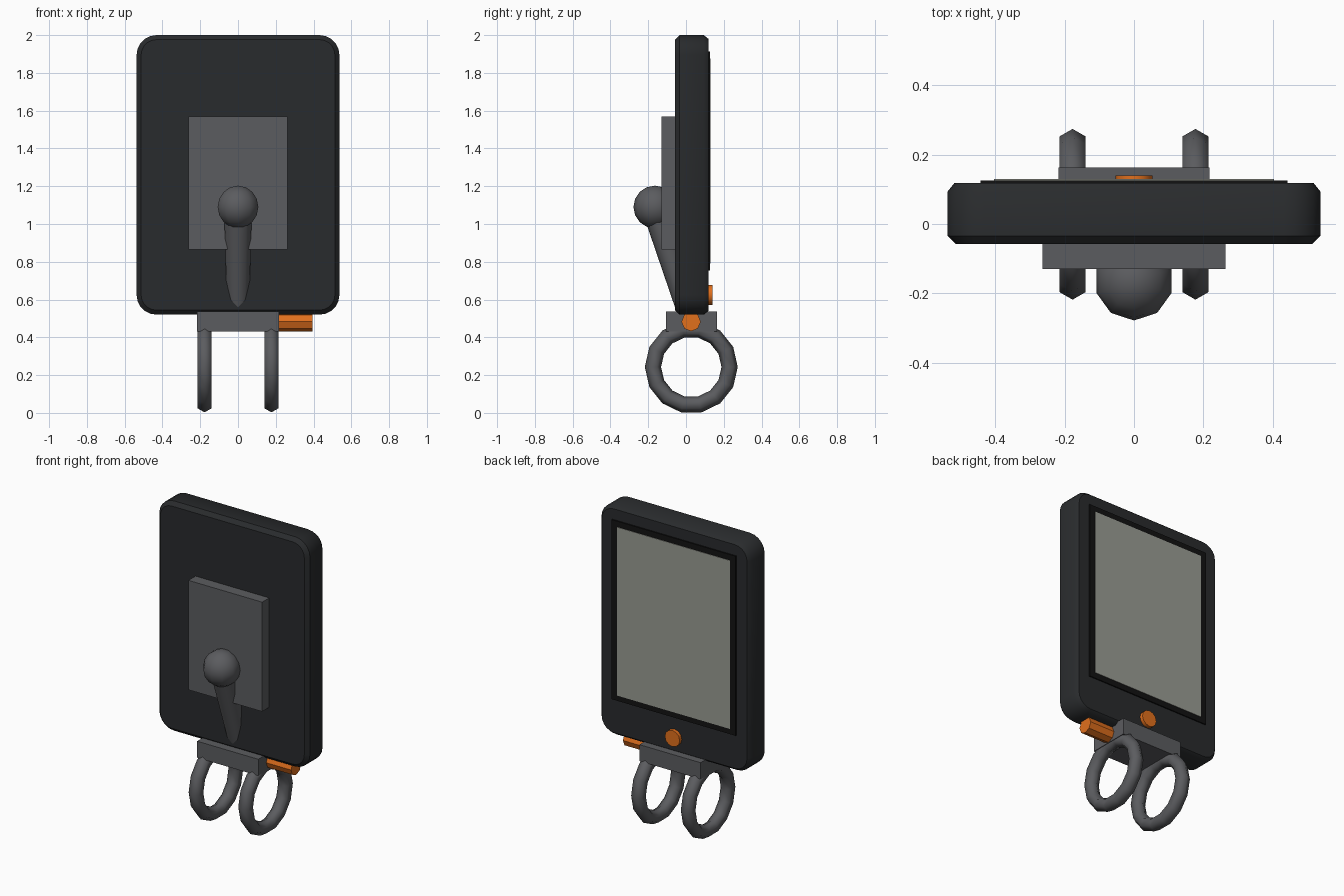
import bpy, bmesh, math
from mathutils import Vector

if "Cube" in bpy.data.objects:
    bpy.data.objects.remove(bpy.data.objects["Cube"])


def material(name, rgb):
    m = bpy.data.materials.new(name)
    m.diffuse_color = (*rgb, 1)
    m.use_nodes = True
    m.node_tree.nodes["Principled BSDF"].inputs["Base Color"].default_value = m.diffuse_color
    return m


DARK = material("dark_plastic", (0.022, 0.024, 0.026))
METAL = material("grey_metal", (0.105, 0.107, 0.115))
ORANGE = material("orange", (0.75, 0.16, 0.012))
BLACK = material("black", (0.006, 0.006, 0.006))
GLASS = material("screen_grey", (0.32, 0.33, 0.29))


def finish(ob, name, mat, smooth=None):
    ob.name = ob.data.name = name
    ob.data.materials.append(mat)
    if smooth:
        bpy.ops.object.select_all(action='DESELECT')
        ob.select_set(True)
        bpy.context.view_layer.objects.active = ob
        bpy.ops.object.shade_smooth_by_angle(angle=math.radians(smooth))
    return ob


def box(name, lo, hi, mat):
    lo, hi = Vector(lo), Vector(hi)
    bpy.ops.mesh.primitive_cube_add(size=1, location=(lo + hi) / 2)
    ob = bpy.context.object
    for v in ob.data.vertices:
        v.co *= hi - lo
    return finish(ob, name, mat)


def rod(name, a, b, r1, r2, sides, mat):
    a, b = Vector(a), Vector(b)
    bpy.ops.mesh.primitive_cone_add(vertices=sides, radius1=r1, radius2=r2, depth=(b - a).length,
                                    location=(a + b) / 2,
                                    rotation=(b - a).to_track_quat('Z', 'Y').to_euler())
    return finish(bpy.context.object, name, mat, 40)


def rounded_case(name, w, z0, z1, y0, y1, r, chamfer, mat):
    # stacked rounded-rectangle outlines: chamfered rim, straight wall, chamfered rim
    bm = bmesh.new()
    rings = []
    for y, inset in ((y0, chamfer), (y0 + chamfer, 0), (y1 - chamfer, 0), (y1, chamfer * 0.8)):
        ring = []
        corners = ((w - r, z1 - r), (r - w, z1 - r), (r - w, z0 + r), (w - r, z0 + r))
        for q, (cx, cz) in enumerate(corners):
            for i in range(6):
                t = math.pi / 2 * (q + i / 5)
                ring.append(bm.verts.new((cx + (r - inset) * math.cos(t), y,
                                          cz + (r - inset) * math.sin(t))))
        rings.append(ring)
    for a, b in zip(rings, rings[1:]):
        for i in range(len(a)):
            j = (i + 1) % len(a)
            bm.faces.new((a[i], a[j], b[j], b[i]))
    bm.faces.new(rings[0])
    bm.faces.new(rings[-1])
    bmesh.ops.recalc_face_normals(bm, faces=bm.faces)
    me = bpy.data.meshes.new(name)
    bm.to_mesh(me)
    bm.free()
    ob = bpy.data.objects.new(name, me)
    bpy.context.collection.objects.link(ob)
    return finish(ob, name, mat, 40)


# Case, screen and button
rounded_case("case", 0.537, 0.52, 2.0, -0.058, 0.118, 0.105, 0.024, DARK)
box("screen_frame", (-0.442, 0.10, 0.755), (0.442, 0.126, 1.912), BLACK)
box("screen", (-0.403, 0.11, 0.79), (0.403, 0.129, 1.875), GLASS)
rod("button", (0, 0.10, 0.625), (0, 0.14, 0.625), 0.053, 0.053, 12, ORANGE)

# Mounting plate, ball and tapered stem on the front
box("mount_plate", (-0.263, -0.13, 0.865), (0.263, -0.05, 1.57), METAL)
bpy.ops.mesh.primitive_uv_sphere_add(segments=10, ring_count=8, radius=0.113,
                                     location=(0, -0.165, 1.09))
finish(bpy.context.object, "ball", METAL, 50)
rod("stem", (0, -0.155, 1.08), (0, 0.0, 0.58), 0.077, 0.062, 10, METAL)

# Trigger block with a side pin
box("grip_block", (-0.218, -0.105, 0.43), (0.218, 0.163, 0.536), METAL)
rod("side_pin", (0.19, 0.027, 0.483), (0.395, 0.027, 0.483), 0.051, 0.051, 8, ORANGE)

# Pair of finger rings
for side, x in (("left", -0.177), ("right", 0.177)):
    bpy.ops.mesh.primitive_torus_add(major_segments=14, minor_segments=6, major_radius=0.203,
                                     minor_radius=0.043, location=(x, 0.028, 0.243),
                                     rotation=(math.pi / 2, 0, math.pi / 2))
    finish(bpy.context.object, side + "_finger_ring", METAL, 65)
